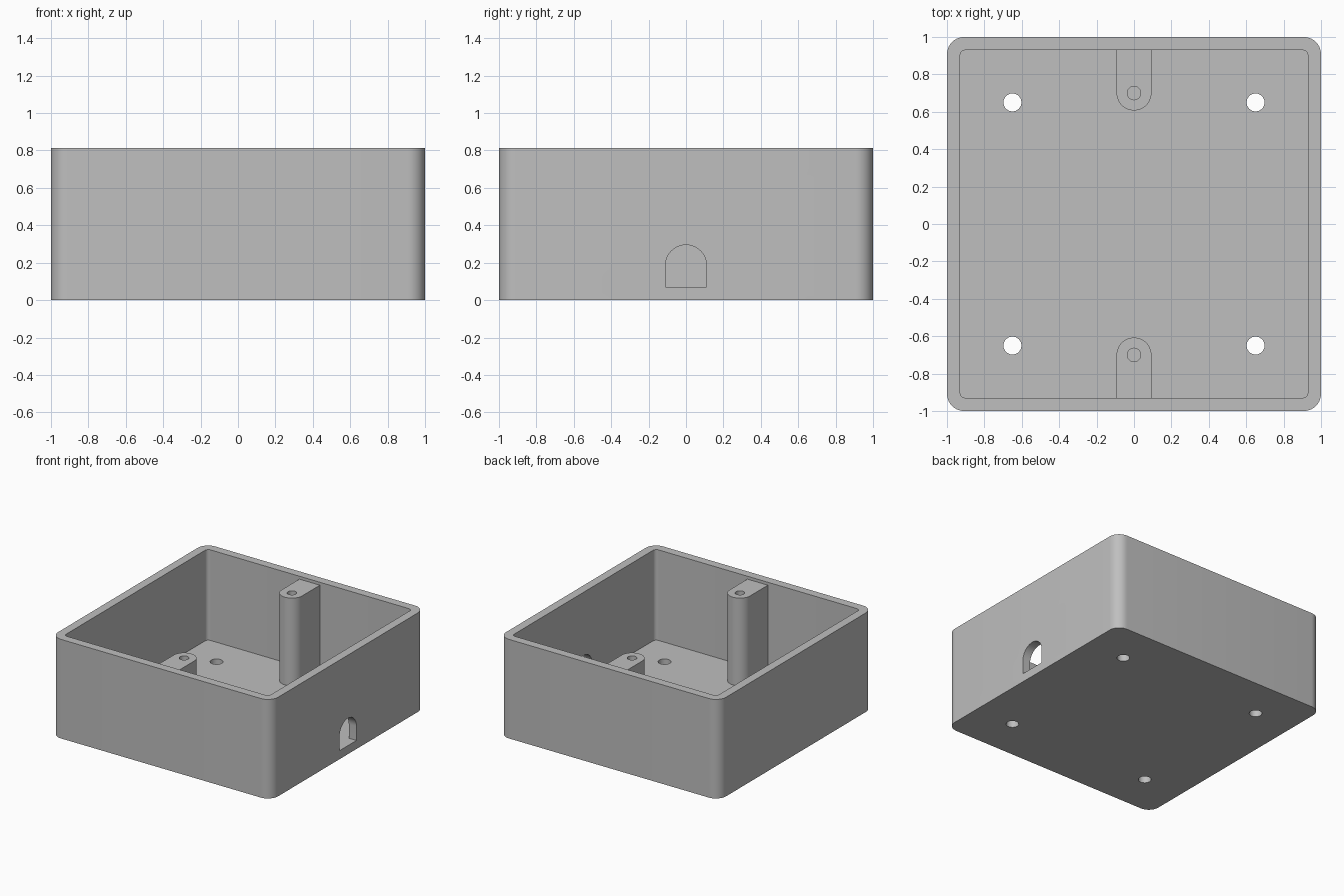
import bpy, bmesh, math
from mathutils import Matrix, Vector

if "Cube" in bpy.data.objects:
    bpy.data.objects.remove(bpy.data.objects["Cube"], do_unlink=True)

HEIGHT, WALL, POST_TOP = 0.814, 0.07, 0.79
INNER = 1 - WALL

grey = bpy.data.materials.new("plain grey")
grey.use_nodes = True
colour = (0.52, 0.52, 0.52, 1)
grey.diffuse_color = colour
grey.node_tree.nodes["Principled BSDF"].inputs["Base Color"].default_value = colour


def arc(cx, cy, r, start, end, steps):
    """Points on an arc, angles in degrees."""
    angles = [math.radians(start + (end - start) * i / steps) for i in range(steps + 1)]
    return [(cx + r * math.cos(a), cy + r * math.sin(a)) for a in angles]


def rounded_square(half, r):
    c = half - r
    points = []
    for i, (sx, sy) in enumerate([(1, 1), (-1, 1), (-1, -1), (1, -1)]):
        points += arc(sx * c, sy * c, r, i * 90, i * 90 + 90, 10)
    return points


def circle(x, y, r):
    return arc(x, y, r, 0, 360, 32)[:-1]


def prism(name, outline, low, high, matrix=Matrix()):
    """Extrude a flat outline from low to high, then place it."""
    bm = bmesh.new()
    face = bm.faces.new([bm.verts.new((x, y, low)) for x, y in outline])
    top = bmesh.ops.extrude_face_region(bm, geom=[face])["geom"]
    bmesh.ops.translate(bm, vec=Vector((0, 0, high - low)),
                        verts=[v for v in top if isinstance(v, bmesh.types.BMVert)])
    bm.transform(matrix)
    bmesh.ops.recalc_face_normals(bm, faces=bm.faces)
    mesh = bpy.data.meshes.new(name)
    bm.to_mesh(mesh)
    bm.free()
    mesh.materials.append(grey)
    obj = bpy.data.objects.new(name, mesh)
    bpy.context.collection.objects.link(obj)
    return obj


def activate(obj):
    bpy.ops.object.select_all(action='DESELECT')
    obj.select_set(True)
    bpy.context.view_layer.objects.active = obj


def cut(target, cutter):
    """Subtract the cutter and discard it."""
    cutter.hide_render = True
    mod = target.modifiers.new("cut", 'BOOLEAN')
    mod.operation, mod.solver, mod.object = 'DIFFERENCE', 'EXACT', cutter
    activate(target)
    bpy.ops.object.modifier_apply(modifier=mod.name)
    bpy.data.objects.remove(cutter, do_unlink=True)


def smooth(obj):
    activate(obj)
    bpy.ops.object.shade_smooth_by_angle(angle=math.radians(30))


# Open box with rounded vertical corners
box = prism("box_shell", rounded_square(1, 0.093), 0, HEIGHT)
cut(box, prism("cavity_cutter", rounded_square(INNER, 0.03), WALL, HEIGHT + 0.1))

# Four mounting holes through the floor
for x in (-0.65, 0.65):
    for y in (-0.65, 0.65):
        cut(box, prism("floor_hole_cutter", circle(x, y, 0.048), -0.1, WALL + 0.1))

# Arched cable opening through one side wall; outline axes turn into y and z
arch = [(-0.11, WALL), (0.11, WALL)] + arc(0, 0.185, 0.11, 0, 180, 24)
to_side = Matrix(((0, 0, 1, 0), (1, 0, 0, 0), (0, 1, 0, 0), (0, 0, 0, 1)))
cut(box, prism("cable_opening_cutter", arch, INNER - 0.01, 1.1, to_side))
smooth(box)

# Two screw posts against the front and back walls
for name, turn in (("back_screw_post", 0), ("front_screw_post", math.pi)):
    spin = Matrix.Rotation(turn, 4, 'Z')
    outline = [(0.093, INNER + 0.01), (-0.093, INNER + 0.01)] + arc(0, 0.7, 0.093, 180, 360, 24)
    post = prism(name, outline, WALL - 0.01, POST_TOP, spin)
    cut(post, prism("screw_hole_cutter", circle(0, 0.7, 0.036), 0.35, HEIGHT + 0.1, spin))
    smooth(post)
